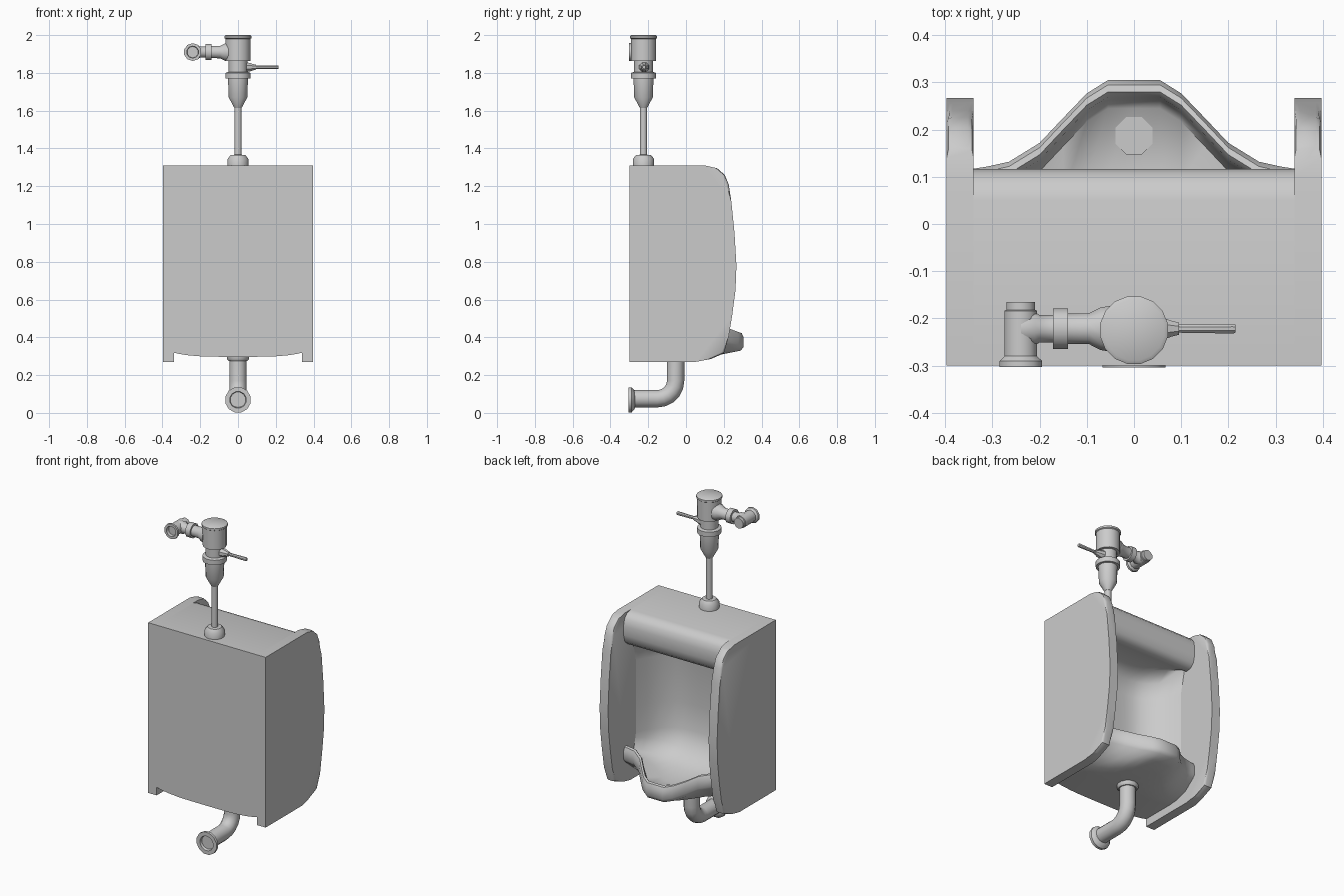
import bpy, bmesh, math
from mathutils import Vector

if "Cube" in bpy.data.objects:
    bpy.data.objects.remove(bpy.data.objects["Cube"])

grey = bpy.data.materials.new("light_grey")
grey.diffuse_color = (0.6, 0.6, 0.6, 1)
grey.use_nodes = True
grey.node_tree.nodes["Principled BSDF"].inputs["Base Color"].default_value = grey.diffuse_color


def finish(name, bm, angle=40):
    bmesh.ops.recalc_face_normals(bm, faces=bm.faces)
    me = bpy.data.meshes.new(name)
    bm.to_mesh(me)
    bm.free()
    me.materials.append(grey)
    ob = bpy.data.objects.new(name, me)
    bpy.context.collection.objects.link(ob)
    bpy.ops.object.select_all(action='DESELECT')
    ob.select_set(True)
    bpy.context.view_layer.objects.active = ob
    bpy.ops.object.shade_smooth_by_angle(angle=math.radians(angle))
    return ob


def skin(name, rings, angle=40):
    """Join closed rings of points into a capped surface."""
    bm = bmesh.new()
    vs = [[bm.verts.new(p) for p in r] for r in rings]
    n = len(vs[0])
    for a, b in zip(vs, vs[1:]):
        for i in range(n):
            j = (i + 1) % n
            bm.faces.new((a[i], a[j], b[j], b[i]))
    bm.faces.new(vs[0])
    bm.faces.new(vs[-1])
    return finish(name, bm, angle)


def circle(c, axis, r, n):
    q = Vector(axis).to_track_quat('Z', 'Y')
    return [Vector(c) + q @ Vector((r * math.cos(2 * math.pi * (i + .5) / n),
                                    r * math.sin(2 * math.pi * (i + .5) / n), 0))
            for i in range(n)]


def lathe(name, origin, axis, profile, n=14):
    """Turn (distance along axis, radius) pairs around an axis."""
    o, a = Vector(origin), Vector(axis)
    return skin(name, [circle(o + a * t, a, r, n) for t, r in profile])


# Side panels, rounded only along the front rim
side = [(-.3, .27), (.05, .27), (.13, .285), (.2, .315), (.225, .4), (.245, .52),
        (.262, .65), (.267, .78), (.257, .95), (.24, 1.12), (.226, 1.21),
        (.205, 1.26), (.165, 1.295), (.1, 1.31), (-.3, 1.31)]
for label, s in (("left", -1), ("right", 1)):
    bm = bmesh.new()
    rings = [[bm.verts.new((s * x, y, z)) for y, z in side] for x in (.34, .397)]
    n = len(side)
    for i in range(n):
        j = (i + 1) % n
        bm.faces.new((rings[0][i], rings[0][j], rings[1][j], rings[1][i]))
    for r in rings:
        bm.faces.new(r)
    rim = [e for e in bm.edges
           if abs(e.verts[0].co.x - e.verts[1].co.x) < .001
           and min(v.co.y for v in e.verts) > .12]
    bmesh.ops.bevel(bm, geom=rim, offset=.012, segments=2, profile=.5, affect='EDGES')
    finish(label + "_side_panel", bm)

# Body: lintel, hollow back wall, basin and curved lip, one cross-section per x
lip = [(0, .305, .42), (.055, .305, .42), (.1, .277, .43), (.15, .225, .45),
       (.2, .172, .475), (.265, .132, .49), (.31, .122, .49), (.341, .117, .49)]


def section(x, yl, zl):
    k = abs(x) / .341
    yb = -.2 + .2 * k ** 4            # back wall curves forward at the sides
    zf = .36 + .08 * k ** 2           # basin floor rises at the sides
    zu = .297 + .022 * k ** 4         # underside
    yi = yl - .06
    pts = [(-.3, 1.31), (.05, 1.31), (.085, 1.3), (.108, 1.275), (.117, 1.235),
           (.117, 1.18), (.105, 1.135), (.08, 1.112), (.045, 1.108),
           (min(yb + .1, .03), 1.12), (yb + .02, 1.07), (yb, .98), (yb, .7),
           (yb, .54), (yb + (yi - yb) * .1, zf + .07), (yb + (yi - yb) * .35, zf + .01),
           (yb + (yi - yb) * .7, zf), (yi, zf + .005), (yl - .042, zl - .035),
           (yl - .036, zl - .006), (yl - .025, zl + .006), (yl - .01, zl + .002),
           (yl, zl - .02), (yl, zl - .07), (yl - .015, zl - .09),
           (yl - .08, zu + (zl - zu) * .16), (yl - .16, zu + .004),
           (-.1, zu), (-.3, zu)]
    return [Vector((x, y, z)) for y, z in pts]


stations = [(-x, y, z) for x, y, z in lip[:0:-1]] + lip
skin("body_and_basin", [section(*s) for s in stations], 50)

# Drain in the basin floor
lathe("drain_cover", (0, .187, .358), (0, 0, 1), [(0, .043), (.008, .043)], 8)

# Outlet pipe: down, round the bend, then to the wall
path = [((0, -.055, .3), (0, 0, -1)), ((0, -.055, .17), (0, 0, -1))]
for i in range(1, 6):
    a = i * math.pi / 10
    path.append(((0, -.15 + .095 * math.cos(a), .17 - .095 * math.sin(a)),
                 (0, -math.sin(a), -math.cos(a))))
path.append(((0, -.29, .075), (0, -1, 0)))
rings = []
for c, d in path:
    d = Vector(d)
    u, v = Vector((1, 0, 0)), d.cross(Vector((1, 0, 0)))
    rings.append([Vector(c) + .046 * (u * math.cos(t * math.pi / 6) + v * math.sin(t * math.pi / 6))
                  for t in range(12)])
skin("outlet_pipe", rings)
lathe("outlet_collar", (0, -.055, .275), (0, 0, 1), [(0, .052), (.01, .06), (.03, .06)])
lathe("outlet_wall_flange", (0, -.27, .069), (0, -1, 0),
      [(0, .047), (.01, .06), (.018, .069), (.034, .069), (.034, .045), (.012, .04)], 12)

# Flush valve column
AX = (0, -.225, 0)
lathe("inlet_collar", AX, (0, 0, 1), [(1.305, .056), (1.345, .056), (1.365, .04), (1.367, .018)])
lathe("flush_pipe", AX, (0, 0, 1), [(1.36, .019), (1.63, .019)], 12)
lathe("valve_body", AX, (0, 0, 1),
      [(1.615, .02), (1.67, .05), (1.77, .054), (1.77, .068), (1.8, .068),
       (1.805, .05), (1.862, .05), (1.862, .067), (1.98, .067), (1.984, .073),
       (1.995, .073), (2.0, .065)], 16)

# Flush handle
lathe("handle_socket", (.03, -.222, 1.83), (1, 0, 0),
      [(0, .03), (.035, .024), (.05, .018), (.065, .014)], 8)
lathe("flush_handle", (.085, -.222, 1.83), (1, 0, 0), [(0, .009), (.125, .011), (.13, .009)], 8)

# Supply branch and stop valve
lathe("supply_branch", (-.05, -.222, 1.91), (-1, 0, 0),
      [(0, .05), (.02, .047), (.045, .034), (.09, .033), (.09, .044), (.122, .044),
       (.122, .03), (.15, .03), (.16, .037), (.19, .037)], 12)
lathe("stop_valve", (-.24, -.16, 1.91), (0, -1, 0),
      [(.005, .032), (.022, .032), (.024, .036), (.1, .036), (.12, .036), (.13, .047),
       (.143, .047), (.143, .032), (.125, .03)], 10)
